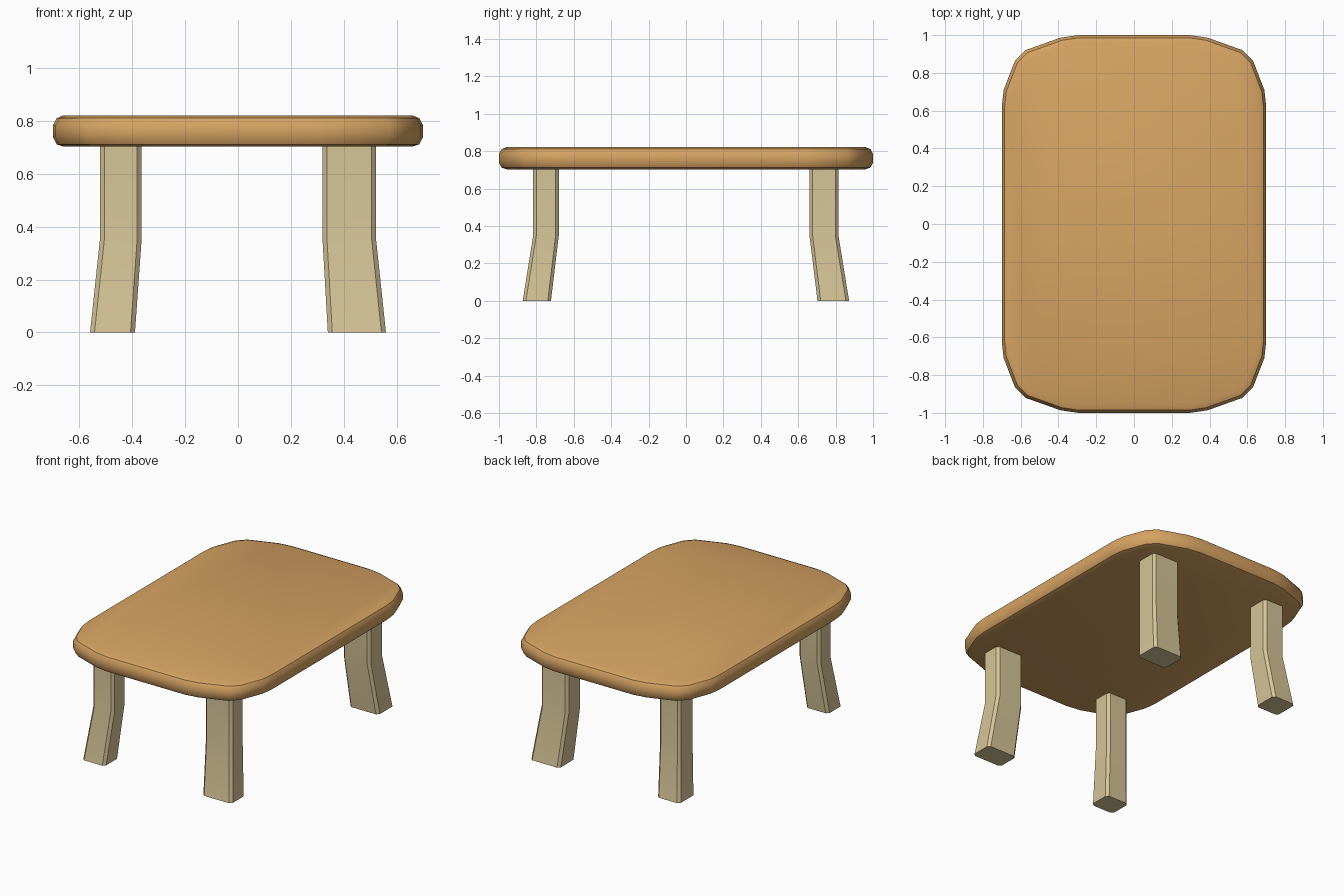
import bpy, bmesh

if "Cube" in bpy.data.objects:
    bpy.data.objects.remove(bpy.data.objects["Cube"])


def material(name, colour):
    m = bpy.data.materials.new(name)
    m.diffuse_color = (*colour, 1)
    m.use_nodes = True
    m.node_tree.nodes["Principled BSDF"].inputs["Base Color"].default_value = m.diffuse_color
    return m


wood = material("warm wood", (0.68, 0.37, 0.125))
pale = material("pale wood", (0.67, 0.555, 0.31))


def loft(name, rings, mat, angle):
    """Skin a stack of equal-length rings and cap both ends."""
    bm = bmesh.new()
    loops = [[bm.verts.new(p) for p in ring] for ring in rings]
    n = len(loops[0])
    for a, b in zip(loops, loops[1:]):
        for i in range(n):
            j = (i + 1) % n
            bm.faces.new((a[i], a[j], b[j], b[i]))
    bm.faces.new(loops[0][::-1])
    bm.faces.new(loops[-1])
    bmesh.ops.recalc_face_normals(bm, faces=bm.faces)
    me = bpy.data.meshes.new(name)
    bm.to_mesh(me)
    bm.free()
    ob = bpy.data.objects.new(name, me)
    bpy.context.collection.objects.link(ob)
    me.materials.append(mat)
    bpy.ops.object.select_all(action='DESELECT')
    bpy.context.view_layer.objects.active = ob
    ob.select_set(True)
    bpy.ops.object.shade_smooth_by_angle(angle=angle)
    return ob


# Table top: one rounded corner mirrored into a full outline, with a bulged rim
corner = [(0.70, 0.62), (0.69, 0.71), (0.63, 0.865),
          (0.575, 0.92), (0.39, 0.986), (0.295, 1.0)]
outline = corner + [(-x, y) for x, y in corner[::-1]]
outline += [(-x, -y) for x, y in outline]
rim = [(0.703, 0.04), (0.712, 0.014), (0.738, 0.0),
       (0.785, 0.0), (0.811, 0.014), (0.822, 0.04)]
rings = [[(x * (1 - d / 0.70), y * (1 - d), z) for x, y in outline]
         for z, d in rim]
loft("table_top", rings, wood, 0.6)


# Legs: chamfered posts that bend outward below the knee
def leg_ring(x0, x1, y0, y1, z, c=0.017):
    return [(x0 + c, y0, z), (x1 - c, y0, z), (x1, y0 + c, z), (x1, y1 - c, z),
            (x1 - c, y1, z), (x0 + c, y1, z), (x0, y1 - c, z), (x0, y0 + c, z)]


x_spans = {"left": ((-0.56, -0.39), (-0.523, -0.365)),
           "right": ((0.34, 0.56), (0.32, 0.523))}
y_spans = {"front": ((-0.873, -0.722), (-0.817, -0.68)),
           "back": ((0.703, 0.872), (0.66, 0.815))}
for xn, (xf, xt) in x_spans.items():
    for yn, (yf, yt) in y_spans.items():
        loft(f"{yn}_{xn}_leg",
             [leg_ring(*xf, *yf, 0), leg_ring(*xt, *yt, 0.35),
              leg_ring(*xt, *yt, 0.71)], pale, 0.6)
